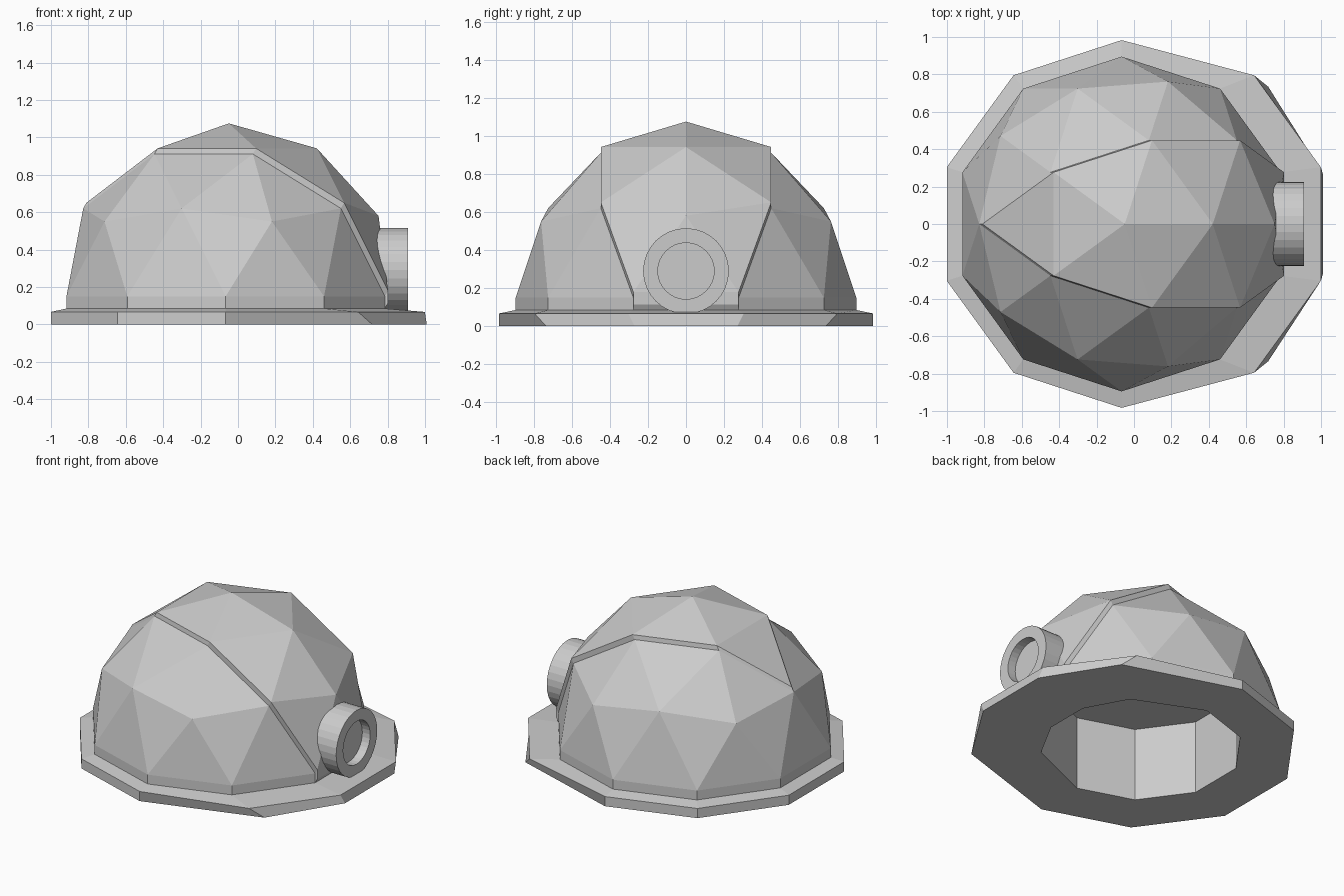
import bpy, bmesh, math
from mathutils import Vector, Matrix

if "Cube" in bpy.data.objects:
    bpy.data.objects.remove(bpy.data.objects["Cube"])

CX = -0.066          # dome axis
R, Z0 = 0.895, 0.15  # dome radius and equator height


def grow(bm, edges, place):
    """Extrude an open edge loop and put each new vertex at place(co)."""
    geom = bmesh.ops.extrude_edge_only(bm, edges=edges)["geom"]
    for v in geom:
        if isinstance(v, bmesh.types.BMVert):
            v.co = place(v.co.copy())
    return [e for e in geom if isinstance(e, bmesh.types.BMEdge)]


def finish(bm, name):
    bmesh.ops.recalc_face_normals(bm, faces=bm.faces[:])
    mesh = bpy.data.meshes.new(name)
    bm.to_mesh(mesh)
    bm.free()
    obj = bpy.data.objects.new(name, mesh)
    bpy.context.collection.objects.link(obj)
    return obj


def ring_at(radius, z, stretch=0.0):
    """Scale a decagon ring about the dome axis, stretching the +x side."""
    def place(co):
        d = Vector((co.x - CX, co.y)).normalized()
        x = CX + d.x * radius + (stretch if d.x > 0.05 else 0)
        return Vector((x, d.y * radius, z))
    return place


# Faceted dome: upper half of a subdivided icosahedron
bm = bmesh.new()
bmesh.ops.create_icosphere(bm, subdivisions=2, radius=R)
bmesh.ops.delete(bm, geom=[v for v in bm.verts if v.co.z < -0.02], context='VERTS')
bmesh.ops.translate(bm, verts=bm.verts[:], vec=(CX, 0, Z0))

# Skirt, flange, underside and inner chamber
loop = [e for e in bm.edges if e.is_boundary]
for radius, z, stretch in ((R, 0.085, 0), (0.983, 0.067, 0.13), (0.983, 0, 0.13),
                           (0.635, 0, 0), (0.635, 0.51, 0)):
    loop = grow(bm, loop, ring_at(radius, z, stretch))
bmesh.ops.contextual_create(bm, geom=loop)
bmesh.ops.recalc_face_normals(bm, faces=bm.faces[:])


# Raised hatch band running from the front skirt over the apex
def in_band(v):
    x, y, z = v.co.x - CX, v.co.y, v.co.z
    r = math.hypot(x, y)
    a = abs(math.degrees(math.atan2(y, x)))
    if z < 0.08 or r < 0.7 * R and z < 0.6:
        return False
    if z > 0.8:                       # apex and upper ring
        return True
    if z > 0.4:                       # middle ring
        return a < 40 or a > 175
    return a < 20                     # equator and skirt


band = [f for f in bm.faces if all(in_band(v) for v in f.verts)]
new = bmesh.ops.extrude_face_region(bm, geom=band)["geom"]
bmesh.ops.translate(bm, verts=[g for g in new if isinstance(g, bmesh.types.BMVert)],
                    vec=(0.017, 0, 0.03))
old = [f for f in band if f.is_valid]
if old:
    bmesh.ops.delete(bm, geom=old, context='FACES')
finish(bm, "dome_shell")

# Round port with a recessed face
bm = bmesh.new()
bmesh.ops.create_circle(bm, cap_ends=True, segments=32, radius=0.225,
                        matrix=Matrix.Translation((0.65, 0, 0.29)) @ Matrix.Rotation(math.pi / 2, 4, 'Y'))
loop = bm.edges[:]
for radius, x in ((0.225, 0.91), (0.148, 0.91), (0.148, 0.85)):
    def place(co):
        d = Vector((0, co.y, co.z - 0.29)).normalized() * radius
        return Vector((x, d.y, 0.29 + d.z))
    loop = grow(bm, loop, place)
bmesh.ops.contextual_create(bm, geom=loop)
finish(bm, "round_port")
